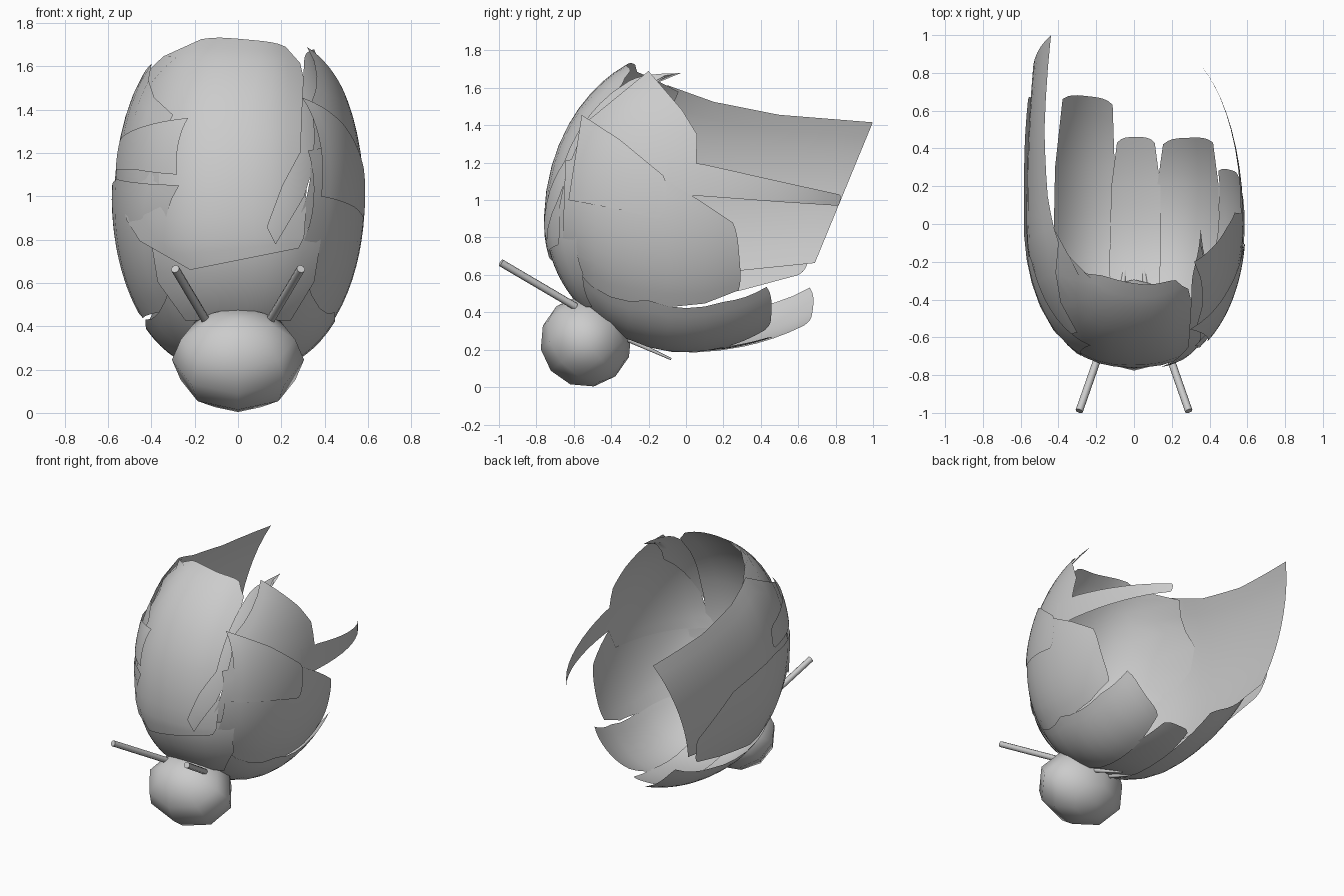
import bpy, math
from mathutils import Vector

if "Cube" in bpy.data.objects:
    bpy.data.objects.remove(bpy.data.objects["Cube"])

# Bowl surface that all petals lie on: semi-axes and side roundness
AX, AY, PX = 0.58, 0.76, 2.5


def on_bowl(a, b, axis, sign, k, off):
    """Project a 2D point along one axis onto the bowl; k stretches the rear half."""
    def ty(y):
        return (y if y < 0 else y * k) / AY

    def tz(z):
        if axis == 'y':  # the front bulges lower than the sides
            return (z - 0.88) / (0.93 if z > 0.88 else 0.70)
        return (z - 1) / (0.82 if z > 1 else 0.80)

    for _ in range(40):
        if axis == 'x':
            s = ty(a) ** 2 + tz(b) ** 2
        elif axis == 'y':
            s = abs(a / AX) ** PX + tz(b) ** 2
        else:
            s = abs(a / AX) ** PX + ty(b) ** 2
        if s <= 0.999:
            break
        a *= 0.985
        b = 1 + (b - 1) * 0.985 if axis != 'z' else b * 0.985
    r = max(0.0, 1 - s)
    if axis == 'x':
        p = Vector((sign * AX * r ** (1 / PX), a, b))
    elif axis == 'y':
        p = Vector((a, -AY * r ** 0.5, b))
    else:
        p = Vector((a, b, 1 - 0.81 * r ** 0.5))
    n = Vector((p.x / AX ** 2, min(p.y, 0.1) / AY ** 2, (p.z - 1) / 0.64))
    return p + n.normalized() * off


def sample(edge, t):
    f = t * (len(edge) - 1)
    i = min(int(f), len(edge) - 2)
    return Vector(edge[i]).lerp(Vector(edge[i + 1]), f - i)


def petal(name, axis, sign, edge_a, edge_b, k=1.0, off=0.0, bulge=0.03):
    """Sheet between two edge curves, running base to tip, with a rounded tip."""
    nu, nv = 10, 12
    verts, faces = [], []
    for j in range(nv + 1):
        t = j / nv
        pa, pb = sample(edge_a, t), sample(edge_b, t)
        d = (sample(edge_a, 1) + sample(edge_b, 1)
             - sample(edge_a, 0.8) - sample(edge_b, 0.8)).normalized()
        for i in range(nu + 1):
            u = i / nu
            q = pa.lerp(pb, u) + d * bulge * t ** 4 * (1 - (2 * u - 1) ** 4)
            verts.append(on_bowl(q.x, q.y, axis, sign, k, off))
    w = nu + 1
    for j in range(nv):
        for i in range(nu):
            c = j * w + i
            faces.append((c, c + 1, c + w + 1, c + w))
    me = bpy.data.meshes.new(name)
    me.from_pydata(verts, [], faces)
    me.polygons.foreach_set("use_smooth", [True] * len(faces))
    ob = bpy.data.objects.new(name, me)
    bpy.context.collection.objects.link(ob)


def rod(name, p, q, r1, r2, sides=8):
    p, q = Vector(p), Vector(q)
    bpy.ops.mesh.primitive_cone_add(vertices=sides, radius1=r1, radius2=r2,
                                    depth=(q - p).length, location=(p + q) / 2)
    ob = bpy.context.object
    ob.name = name
    ob.rotation_euler = (q - p).to_track_quat('Z', 'Y').to_euler()
    bpy.ops.object.shade_smooth_by_angle(angle=math.radians(50))


# Front petals
petal("front_petal", 'y', -1,
      [(-0.22, 0.66), (-0.5, 0.82), (-0.56, 1.1), (-0.545, 1.46), (-0.38, 1.63), (-0.17, 1.725)],
      [(0.28, 0.76), (0.31, 0.82), (0.32, 1.2), (0.31, 1.4), (0.30, 1.6), (0.22, 1.69)],
      bulge=0.02)
petal("front_lower_petal", 'y', -1,
      [(-0.25, 0.42), (-0.38, 0.6), (-0.42, 0.85)],
      [(0.25, 0.42), (0.36, 0.6), (0.4, 0.85)], off=-0.012, bulge=0)
petal("front_right_strip", 'y', -1,
      [(0.13, 0.86), (0.2, 1.05), (0.28, 1.2), (0.29, 1.45), (0.30, 1.63)],
      [(0.17, 0.78), (0.3, 1.0), (0.36, 1.2), (0.42, 1.42), (0.36, 1.66)],
      off=0.01, bulge=0.02)

# Right petals
petal("right_upper_petal", 'x', 1,
      [(-0.70, 0.85), (-0.64, 1.15), (-0.53, 1.42), (-0.2, 1.69)],
      [(-0.03, 0.88), (0.05, 1.05), (0.06, 1.35), (-0.02, 1.48)], bulge=0)
petal("right_middle_petal", 'x', 1,
      [(-0.62, 1.0), (-0.35, 0.95), (-0.15, 0.9)],
      [(-0.55, 1.45), (-0.35, 1.32), (-0.12, 1.13)], off=0.012)
petal("right_side_petal", 'x', 1,
      [(-0.66, 0.64), (-0.4, 0.47), (-0.1, 0.43), (0.1, 0.45), (0.28, 0.52)],
      [(-0.64, 1.21), (-0.4, 1.25), (-0.1, 1.1), (0.07, 1.0), (0.25, 0.88)],
      off=0.006, bulge=0.02)
petal("right_narrow_petal", 'x', 1,
      [(-0.1, 1.03), (0.1, 1.02), (0.5, 0.99), (0.81, 0.97)],
      [(-0.1, 1.22), (0.1, 1.19), (0.5, 1.1), (0.82, 1.03)], k=0.76, bulge=0.01)

# Left petals
petal("left_large_petal", 'x', -1,
      [(-0.66, 0.75), (-0.2, 0.6), (0.3, 0.62), (0.69, 0.66)],
      [(-0.58, 1.38), (-0.1, 1.62), (0.15, 1.53), (0.5, 1.46), (1.0, 1.42)],
      k=0.35, off=-0.01, bulge=0)
petal("left_side_petal", 'x', -1,
      [(-0.52, 0.48), (-0.1, 0.44), (0.3, 0.52), (0.6, 0.6)],
      [(-0.70, 1.05), (-0.2, 1.08), (0.3, 1.0), (0.66, 0.8)],
      k=0.2, off=0.003)
petal("left_upper_petal", 'x', -1,
      [(-0.69, 1.1), (-0.5, 1.12), (-0.2, 1.12)],
      [(-0.64, 1.36), (-0.5, 1.33), (-0.2, 1.27)], off=0.003)

# Bottom petals
petal("bottom_left_petal", 'z', -1,
      [(-0.08, -0.68), (-0.09, -0.2), (-0.1, 0.3), (-0.11, 0.63)],
      [(-0.3, -0.58), (-0.42, -0.2), (-0.41, 0.3), (-0.37, 0.66)], k=0.68, off=0.01)
petal("bottom_middle_petal", 'z', -1,
      [(-0.12, -0.68), (-0.13, -0.2), (-0.12, 0.2), (-0.09, 0.43)],
      [(0.12, -0.68), (0.14, -0.2), (0.14, 0.2), (0.11, 0.43)], k=0.7)
petal("bottom_right_petal", 'z', -1,
      [(0.09, -0.68), (0.1, -0.2), (0.12, 0.2), (0.15, 0.42)],
      [(0.3, -0.6), (0.44, -0.2), (0.44, 0.2), (0.41, 0.43)], k=0.9, off=0.01)

# Tilted ball at the base
bpy.ops.mesh.primitive_uv_sphere_add(segments=8, ring_count=6, radius=1,
                                     location=(0, -0.535, 0.245),
                                     rotation=(math.radians(40), 0, 0))
ball = bpy.context.object
ball.name = "base_ball"
ball.scale = (0.305, 0.245, 0.245)
bpy.ops.object.shade_smooth_by_angle(angle=math.radians(60))

# Stalks in front and small spikes behind
for s, side in ((-1, "left"), (1, "right")):
    rod(side + "_stalk", (s * 0.15, -0.59, 0.43), (s * 0.29, -0.99, 0.665), 0.02, 0.02)
    rod(side + "_spike", (s * 0.06, -0.32, 0.26), (s * 0.03, -0.08, 0.15), 0.015, 0.006)
